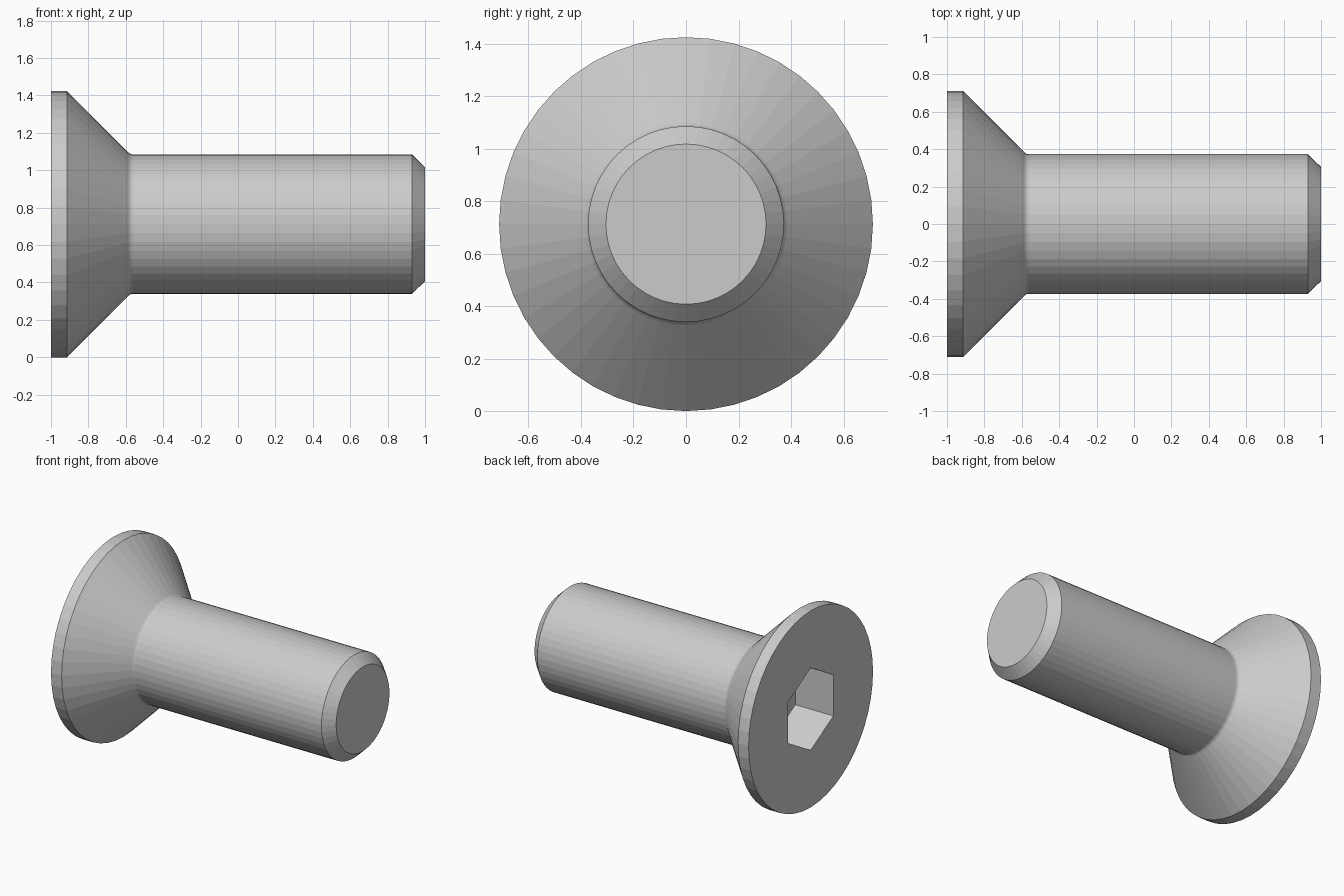
import bpy, bmesh
from math import sin, cos, tau

if "Cube" in bpy.data.objects:
    bpy.data.objects.remove(bpy.data.objects["Cube"])

SEG = 48            # facets around the screw
HEX = 6             # sides of the drive socket
CZ = 0.712          # height of the screw axis
bm = bmesh.new()


def ring(x, r, n):
    """Ring of n vertices around the x axis, first vertex at the top."""
    return [bm.verts.new((x, r * sin(tau * i / n), CZ + r * cos(tau * i / n)))
            for i in range(n)]


def skin(a, b):
    """Quads joining two rings of equal count."""
    n = len(a)
    for i in range(n):
        j = (i + 1) % n
        bm.faces.new((a[i], a[j], b[j], b[i]))


# Head rim, countersink cone, small fillet, shank and chamfered tip
profile = [(-1.0, 0.712), (-0.915, 0.712), (-0.588, 0.385), (-0.578, 0.377),
           (-0.565, 0.373), (0.93, 0.373), (1.0, 0.305)]
rings = [ring(x, r, SEG) for x, r in profile]
for a, b in zip(rings, rings[1:]):
    skin(a, b)
bm.faces.new(rings[-1])

# Hexagonal socket: walls and flat floor
mouth = ring(-1.0, 0.298, HEX)
floor = ring(-0.695, 0.298, HEX)
skin(mouth, floor)
bm.faces.new(floor)

# Flat head face around the socket, one panel per hexagon side
step = SEG // HEX
for i in range(HEX):
    outer = [rings[0][(i * step + k) % SEG] for k in range(step + 1)]
    bm.faces.new(outer + [mouth[(i + 1) % HEX], mouth[i]])

bmesh.ops.recalc_face_normals(bm, faces=bm.faces)
mesh = bpy.data.meshes.new("countersunk_screw")
bm.to_mesh(mesh)
bm.free()
screw = bpy.data.objects.new("countersunk_screw", mesh)
bpy.context.collection.objects.link(screw)
